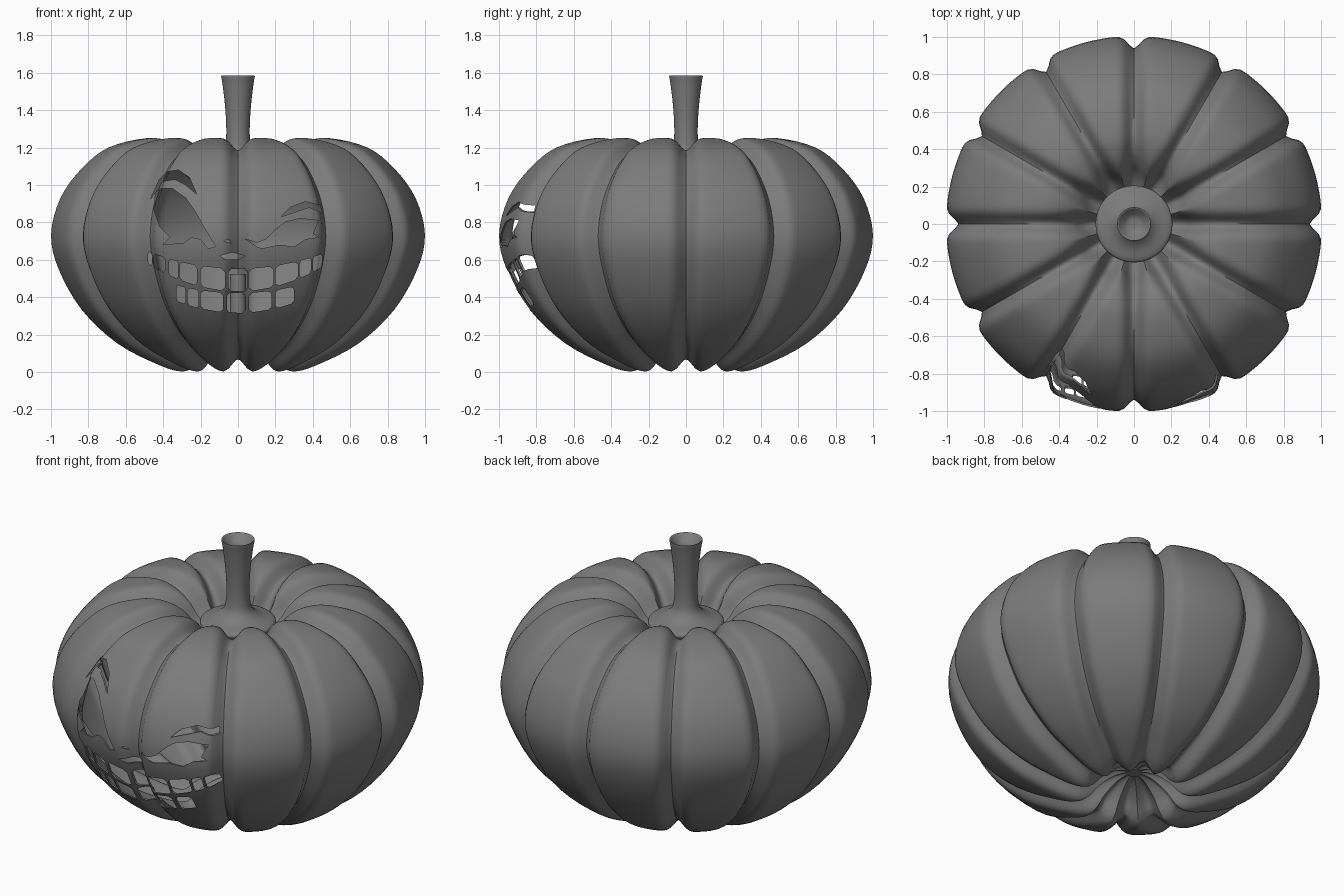
import bpy, bmesh, math
from mathutils import Vector

if "Cube" in bpy.data.objects:
    bpy.data.objects.remove(bpy.data.objects["Cube"], do_unlink=True)

LOBES = 12
GROOVE_DEPTH, GROOVE_WIDTH = 0.066, 0.045

grey = bpy.data.materials.new("dull_grey")
grey.use_nodes = True
colour = (0.2, 0.2, 0.2, 1)
grey.diffuse_color = colour
shader = next(n for n in grey.node_tree.nodes if n.type == "BSDF_PRINCIPLED")
shader.inputs["Base Color"].default_value = colour


def make_object(name, bm):
    bmesh.ops.recalc_face_normals(bm, faces=bm.faces)
    mesh = bpy.data.meshes.new(name)
    bm.to_mesh(mesh)
    bm.free()
    mesh.materials.append(grey)
    obj = bpy.data.objects.new(name, mesh)
    bpy.context.collection.objects.link(obj)
    return obj


def activate(obj):
    bpy.ops.object.select_all(action="DESELECT")
    obj.select_set(True)
    bpy.context.view_layer.objects.active = obj


def smooth(obj, degrees):
    activate(obj)
    bpy.ops.object.shade_smooth_by_angle(angle=math.radians(degrees))


def spline(points, steps):
    """Smooth curve through the profile points."""
    pts = [Vector(p) for p in points]
    pts = [2 * pts[0] - pts[1]] + pts + [2 * pts[-1] - pts[-2]]
    out = []
    for a, b, c, d in zip(pts, pts[1:], pts[2:], pts[3:]):
        for i in range(steps):
            t = i / steps
            out.append(0.5 * (2 * b + (c - a) * t + (2 * a - 5 * b + 4 * c - d) * t ** 2
                              + (3 * b - a - 3 * c + d) * t ** 3))
    return out + [pts[-2]]


def lathe(name, profile, segments, groove=False):
    """Spin a bottom-to-top profile, optionally pressing ribs into it."""
    bm = bmesh.new()
    rings = []
    for k, p in enumerate(profile):
        tangent = profile[min(k + 1, len(profile) - 1)] - profile[max(k - 1, 0)]
        normal = Vector((tangent.y, -tangent.x)).normalized()
        ring = []
        for s in range(segments):
            angle = math.tau * s / segments
            q = p.copy()
            if groove:
                sector = math.tau / LOBES
                off = abs((angle + sector / 2) % sector - sector / 2)
                q -= normal * GROOVE_DEPTH * math.exp(-(p.x * off / GROOVE_WIDTH) ** 2)
            r = max(q.x, 0.005)
            ring.append(bm.verts.new((r * math.cos(angle), r * math.sin(angle), q.y)))
        rings.append(ring)
    for low, high in zip(rings, rings[1:]):
        for s in range(segments):
            n = (s + 1) % segments
            bm.faces.new((low[s], low[n], high[n], high[s]))
    bm.faces.new(rings[0][::-1])
    bm.faces.new(rings[-1])
    return make_object(name, bm)


# Hollow ribbed body
body_profile = spline([(0.03, 0.1), (0.1, 0.1), (0.18, 0.07), (0.24, 0.02), (0.31, 0),
                       (0.43, 0.035), (0.65, 0.15), (0.84, 0.33), (0.965, 0.55),
                       (1.005, 0.735), (0.955, 0.93), (0.84, 1.09), (0.7, 1.2),
                       (0.5, 1.25), (0.37, 1.23), (0.28, 1.17), (0.21, 1.09),
                       (0.12, 1.06), (0.03, 1.06)], 4)
body = lathe("pumpkin_body", body_profile, LOBES * 20, groove=True)
shell = body.modifiers.new("shell", "SOLIDIFY")
shell.thickness = 0.01
shell.offset = -1

# Carved face outlines, in hundredths (x, z)
outlines = [
    # right eye and brow
    [(-44, 96), (-41, 98), (-35, 98), (-28, 93), (-23, 86), (-18, 77), (-12, 67), (-16, 66),
     (-20, 71), (-25, 72), (-29, 69), (-40, 68), (-36, 72), (-42, 78), (-45, 87)],
    [(-47, 92), (-42, 103), (-38, 107), (-32, 108), (-26, 104), (-22, 95), (-28, 100),
     (-34, 103), (-40, 102)],
    # left eye and brow
    [(4, 71), (10, 69), (15, 71), (20, 76), (25, 80), (33, 82), (43, 81), (40, 74), (43, 72),
     (36, 71), (30, 67), (22, 68), (13, 66), (10, 67)],
    [(23, 83), (28, 88), (36, 91), (44, 89), (45, 85), (38, 88), (32, 86)],
    # nose
    [(-10, 62), (-3, 64), (4, 62), (0, 60), (-6, 60)],
    [(-8, 70), (-5, 71), (-4, 69)],
]


def tooth(x0, x1, top, bottom):
    """Four-sided tooth between two curves, with clipped corners."""
    corners = [Vector((x, f(x / 100) * 100)) for x, f in
               ((x0, bottom), (x1, bottom), (x1, top), (x0, top))]
    out = []
    for i, c in enumerate(corners):
        out += [c.lerp(corners[i - 1], 0.15), c.lerp(corners[(i + 1) % 4], 0.15)]
    return out


upper = [(-48, -46), (-45, -39), (-37, -32), (-31, -22), (-20, -7), (-5, 5), (6, 19),
         (20, 32), (33, 39), (40, 45)]
lower = [(-33, -28), (-27, -21), (-20, -8), (-6, 4), (6, 18), (20, 30)]
for x0, x1 in upper:
    outlines.append(tooth(x0, x1, lambda x: 0.55 + 0.4 * x * x, lambda x: 0.43 + 0.65 * x * x))
for x0, x1 in lower:
    outlines.append(tooth(x0, x1, lambda x: 0.42 + 0.4 * x * x, lambda x: 0.315 + 0.6 * x * x))

bm = bmesh.new()
for outline in outlines:
    face = bm.faces.new([bm.verts.new((x / 100, -1.2, z / 100)) for x, z in outline])
    grown = bmesh.ops.extrude_face_region(bm, geom=[face], use_keep_orig=True)
    moved = [g for g in grown["geom"] if isinstance(g, bmesh.types.BMVert)]
    bmesh.ops.translate(bm, verts=moved, vec=(0, 0.75, 0))
cutter = make_object("face_cutter", bm)
cutter.hide_render = True

carve = body.modifiers.new("carve", "BOOLEAN")
carve.operation = "DIFFERENCE"
carve.solver = "EXACT"
carve.object = cutter
activate(body)
for modifier in ("shell", "carve"):
    bpy.ops.object.modifier_apply(modifier=modifier)
bpy.data.objects.remove(cutter, do_unlink=True)
smooth(body, 50)

# Stem with a flared foot and a dished top
stem_profile = spline([(0.19, 1.07), (0.205, 1.09), (0.195, 1.11), (0.13, 1.13), (0.08, 1.17),
                       (0.065, 1.23), (0.063, 1.32), (0.07, 1.43), (0.083, 1.54),
                       (0.09, 1.58), (0.084, 1.585), (0.07, 1.57), (0.04, 1.545),
                       (0.01, 1.54)], 3)
smooth(lathe("stem", stem_profile, 48), 50)

# Candle standing inside
candle_profile = [Vector(p) for p in ((0.043, 0.16), (0.043, 0.525))]
smooth(lathe("candle", candle_profile, 32), 40)
